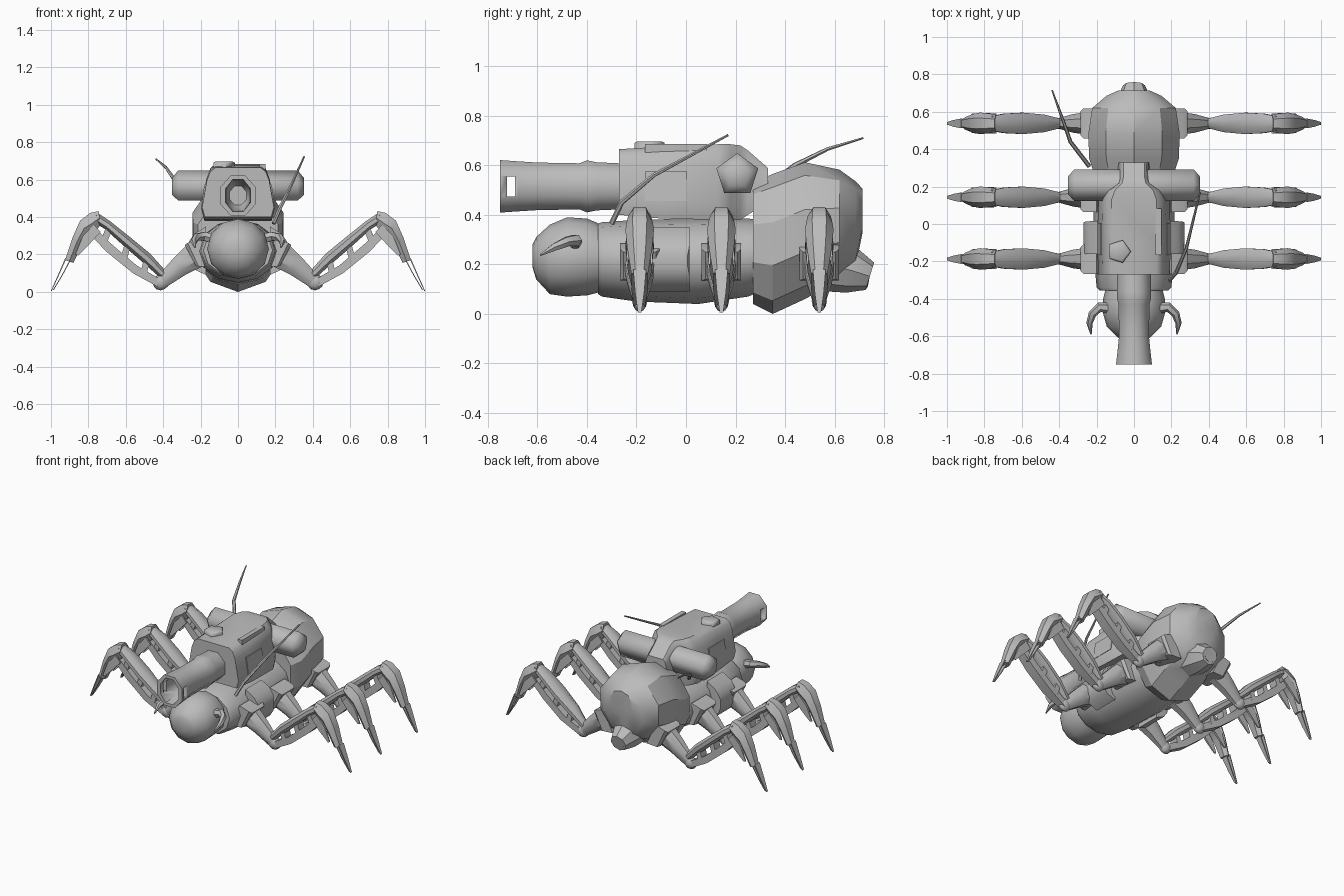
import bpy, bmesh, math
from mathutils import Vector

grey = bpy.data.materials.new("plain grey")
grey.diffuse_color = (0.5, 0.5, 0.5, 1)


def finish(bm, name, angle=40):
    bmesh.ops.recalc_face_normals(bm, faces=bm.faces)
    me = bpy.data.meshes.new(name)
    bm.to_mesh(me)
    bm.free()
    me.materials.append(grey)
    ob = bpy.data.objects.new(name, me)
    bpy.context.collection.objects.link(ob)
    bpy.ops.object.select_all(action='DESELECT')
    ob.select_set(True)
    bpy.context.view_layer.objects.active = ob
    bpy.ops.object.shade_smooth_by_angle(angle=math.radians(angle))
    return ob


def loft(name, rings, angle=40):
    """Skin a list of equal-length point rings and cap both ends."""
    bm = bmesh.new()
    vs = [[bm.verts.new(p) for p in r] for r in rings]
    n = len(vs[0])
    for a, b in zip(vs, vs[1:]):
        for i in range(n):
            j = (i + 1) % n
            bm.faces.new((a[i], a[j], b[j], b[i]))
    bm.faces.new(vs[0])
    bm.faces.new(vs[-1])
    return finish(bm, name, angle)


def oval(y, z0, z1, rx, n=12, turn=0.0):
    """Oval ring across the body at a given y."""
    c, r = (z0 + z1) / 2, (z1 - z0) / 2
    return [(rx * math.sin(2 * math.pi * (i + turn) / n), y,
             c + r * math.cos(2 * math.pi * (i + turn) / n)) for i in range(n)]


def tube(name, pts, radii, n=6):
    """Tapered tube through points."""
    pts = [Vector(p) for p in pts]
    rings = []
    for i, p in enumerate(pts):
        d = (pts[min(i + 1, len(pts) - 1)] - pts[max(i - 1, 0)]).normalized()
        u = d.cross(Vector((0, 0, 1)) if abs(d.z) < 0.9 else Vector((0, 1, 0))).normalized()
        v = d.cross(u)
        rings.append([p + radii[i] * (u * math.cos(2 * math.pi * k / n) + v * math.sin(2 * math.pi * k / n))
                      for k in range(n)])
    return loft(name, rings)


def limb(name, s, y, stations, n=8, angle=40):
    """Leg piece: stations of (upper x, z, lower x, z, half width), n-sided section."""
    rings = []
    for xa, za, xb, zb, w in stations:
        ring = []
        for k in range(n):
            t = 2 * math.pi * (k + 0.5) / n
            f = 1 / math.cos(math.pi / n)
            c, q = math.cos(t) * f, math.sin(t) * f
            ring.append((s * ((xa + xb) / 2 + (xa - xb) / 2 * c), y + w * q,
                         (za + zb) / 2 + (za - zb) / 2 * c))
        rings.append(ring)
    return loft(name, rings, angle)


def box(name, lo, hi):
    return loft(name, [[(lo[0], lo[1], z), (hi[0], lo[1], z), (hi[0], hi[1], z), (lo[0], hi[1], z)]
                       for z in (lo[2], hi[2])])


# Body: head, thorax, abdomen and tail spout
loft("head", [oval(*r) for r in [
    (-0.62, 0.19, 0.28, 0.05), (-0.605, 0.14, 0.31, 0.09), (-0.55, 0.08, 0.36, 0.145),
    (-0.48, 0.07, 0.39, 0.165), (-0.40, 0.075, 0.385, 0.165), (-0.34, 0.09, 0.36, 0.15)]])
loft("thorax", [oval(*r) for r in [
    (-0.355, 0.08, 0.365, 0.185), (-0.34, 0.07, 0.37, 0.2), (-0.2, 0.05, 0.38, 0.212),
    (0.05, 0.04, 0.385, 0.217), (0.25, 0.07, 0.385, 0.21), (0.3, 0.09, 0.38, 0.2)]])
loft("abdomen", [oval(*r, 10) for r in [
    (0.27, 0.04, 0.53, 0.225), (0.35, 0.0, 0.565, 0.252), (0.48, 0.06, 0.612, 0.257),
    (0.62, 0.135, 0.582, 0.235), (0.685, 0.19, 0.535, 0.155), (0.713, 0.33, 0.505, 0.09)]], 30)
tube("tail_spout", [(0, 0.56, 0.2), (0, 0.67, 0.175), (0, 0.742, 0.152), (0, 0.742, 0.152), (0, 0.70, 0.16)],
     [0.11, 0.092, 0.058, 0.042, 0.038], 8)

# Turret: sloped sides narrowing into a rear neck
turret = []
for y, sx, b, t in [(-0.27, 1, 0.4, 0.665), (-0.1, 1.02, 0.385, 0.675), (0.13, 1, 0.38, 0.685),
                    (0.18, 0.85, 0.38, 0.685), (0.22, 0.52, 0.38, 0.68), (0.25, 0.47, 0.4, 0.66),
                    (0.33, 0.46, 0.45, 0.59)]:
    half = [(0.178, b), (0.192, b + (t - b) * 0.2), (0.166, b + (t - b) * 0.75),
            (0.148, b + (t - b) * 0.92), (0.12, t)]
    turret.append([(sx * x, y, z) for x, z in half] + [(-sx * x, y, z) for x, z in reversed(half)])
loft("turret", turret, 40)

# Crossbar drum with five sides and chamfered ends
drum = []
for x, r in [(-0.352, 0.05), (-0.32, 0.089), (0.32, 0.089), (0.352, 0.05)]:
    drum.append([(x, 0.207 + r * math.sin(2 * math.pi * k / 5), 0.56 + r * math.cos(2 * math.pi * k / 5))
                 for k in range(5)])
loft("cross_drum", drum, 75)

# Cannon with hollow bore
bore = [(-0.2, 0.09, 0.09), (-0.36, 0.09, 0.097), (-0.40, 0.09, 0.105), (-0.43, 0.083, 0.093),
        (-0.6, 0.08, 0.096), (-0.68, 0.088, 0.101), (-0.75, 0.096, 0.106),
        (-0.75, 0.068, 0.086), (-0.6, 0.058, 0.07), (-0.55, 0.045, 0.05)]
f8 = 1 / math.cos(math.pi / 8)
cannon = loft("cannon", [oval(y, 0.515 - rz * f8, 0.515 + rz * f8, rx * f8, 8, 0.5) for y, rx, rz in bore], 50)
# side vents cut through the muzzle
vent = box("vent_cutter", (-0.2, -0.722, 0.475), (0.2, -0.69, 0.555))
vent.hide_render = True
vent.hide_set(True)
cut = cannon.modifiers.new("vents", 'BOOLEAN')
cut.operation = 'DIFFERENCE'
cut.object = vent

# Roof hatch and rail
hatch = []
for z, r in [(0.66, 0.064), (0.69, 0.064), (0.697, 0.052)]:
    hatch.append([(-0.08 + r * math.cos(2 * math.pi * k / 5), -0.147 + r * math.sin(2 * math.pi * k / 5), z)
                  for k in range(5)])
loft("roof_hatch", hatch, 60)
box("roof_rail", (0.115, -0.165, 0.65), (0.147, 0.082, 0.685))

# Antennas
tube("front_antenna", [(0.19, -0.3, 0.365), (0.225, -0.26, 0.45), (0.28, -0.13, 0.56), (0.353, 0.17, 0.722)],
     [0.011, 0.011, 0.009, 0.005])
tube("rear_antenna", [(-0.24, 0.31, 0.5), (-0.34, 0.44, 0.6), (-0.385, 0.57, 0.665), (-0.438, 0.715, 0.71)],
     [0.012, 0.011, 0.008, 0.004])

for s, side in ((-1, "left"), (1, "right")):
    # Mandible
    tube(side + "_mandible", [(s * x, y, z) for x, y, z in
         [(0.13, -0.45, 0.285), (0.185, -0.445, 0.297), (0.222, -0.48, 0.292), (0.238, -0.53, 0.27),
          (0.23, -0.588, 0.237)]], [0.03, 0.026, 0.022, 0.017, 0.004])
    # Turret side panel
    loft(side + "_turret_panel", [[(s * x, y, z) for x, z in
         [(0.18, 0.455), (0.196, 0.455), (0.18, 0.575), (0.164, 0.575)]] for y in (-0.165, 0.005)])
    # Rounded hip bulge between the front and middle legs
    limb(side + "_hip_bulge", s, -0.073, [(0.17, 0.35, 0.17, 0.09, 0.088), (0.235, 0.31, 0.235, 0.12, 0.088),
                                          (0.262, 0.27, 0.262, 0.16, 0.086), (0.27, 0.24, 0.27, 0.19, 0.08)], 4, 50)
    for y, pos in ((-0.187, "front"), (0.143, "middle"), (0.538, "rear")):
        p = f"{side}_{pos}_"
        # Hip flange and straight tapered coxa
        limb(p + "hip_flange", s, y, [(0.2, 0.285, 0.13, 0.14, 0.08), (0.27, 0.262, 0.21, 0.135, 0.08),
                                      (0.285, 0.25, 0.225, 0.14, 0.065)], 4, 30)
        limb(p + "coxa", s, y, [(0.26, 0.265, 0.18, 0.14, 0.062), (0.345, 0.18, 0.275, 0.095, 0.05),
                                (0.435, 0.08, 0.385, 0.025, 0.024)])
        # Flattened ball joint
        bm = bmesh.new()
        bmesh.ops.create_icosphere(bm, subdivisions=2, radius=0.044)
        bmesh.ops.scale(bm, verts=bm.verts, vec=(1, 0.7, 1))
        bmesh.ops.translate(bm, verts=bm.verts, vec=(s * 0.413, y, 0.052))
        finish(bm, p + "ball_joint")
        # Femur: broad upper blade, bowed lower beam and cross braces
        limb(p + "femur_blade", s, y, [(0.385, 0.11, 0.41, 0.07, 0.025), (0.47, 0.205, 0.50, 0.15, 0.047),
                                       (0.58, 0.295, 0.615, 0.25, 0.057), (0.68, 0.375, 0.71, 0.335, 0.052),
                                       (0.755, 0.425, 0.775, 0.375, 0.038)])
        limb(p + "femur_beam", s, y,
             [(0.41, 0.065, 0.425, 0.025, 0.022), (0.54, 0.14, 0.562, 0.1, 0.034),
              (0.67, 0.25, 0.7, 0.212, 0.034), (0.785, 0.36, 0.81, 0.325, 0.03)], 4, 30)
        for x0, z0, x1, z1 in [(0.47, 0.17, 0.49, 0.09), (0.57, 0.26, 0.6, 0.15), (0.67, 0.34, 0.71, 0.24)]:
            limb(p + "femur_brace", s, y, [(x0, z0, x0 + 0.03, z0 + 0.02, 0.03),
                                           (x1, z1, x1 + 0.03, z1 + 0.02, 0.03)], 4, 30)
        # Tibia shell, side lugs and thin claw prongs
        limb(p + "tibia", s, y, [(0.745, 0.432, 0.735, 0.36, 0.04), (0.79, 0.422, 0.765, 0.315, 0.046),
                                 (0.845, 0.38, 0.80, 0.30, 0.05), (0.885, 0.29, 0.835, 0.25, 0.044),
                                 (0.925, 0.17, 0.88, 0.155, 0.029)], 6)
        for d in (-1, 1):
            limb(p + "knee_lug", s, y + d * 0.048, [(0.77, 0.36, 0.735, 0.32, 0.005), (0.83, 0.3, 0.79, 0.26, 0.007),
                                                   (0.87, 0.2, 0.855, 0.195, 0.003)], 4, 30)
        limb(p + "claw_outer", s, y, [(0.924, 0.18, 0.918, 0.177, 0.026), (0.965, 0.085, 0.96, 0.083, 0.018),
                                      (1.0, 0.006, 0.996, 0.005, 0.007)], 4, 30)
        limb(p + "claw_inner", s, y, [(0.9, 0.17, 0.895, 0.167, 0.022), (0.945, 0.085, 0.941, 0.083, 0.015),
                                      (0.99, 0.01, 0.986, 0.008, 0.006)], 4, 30)
